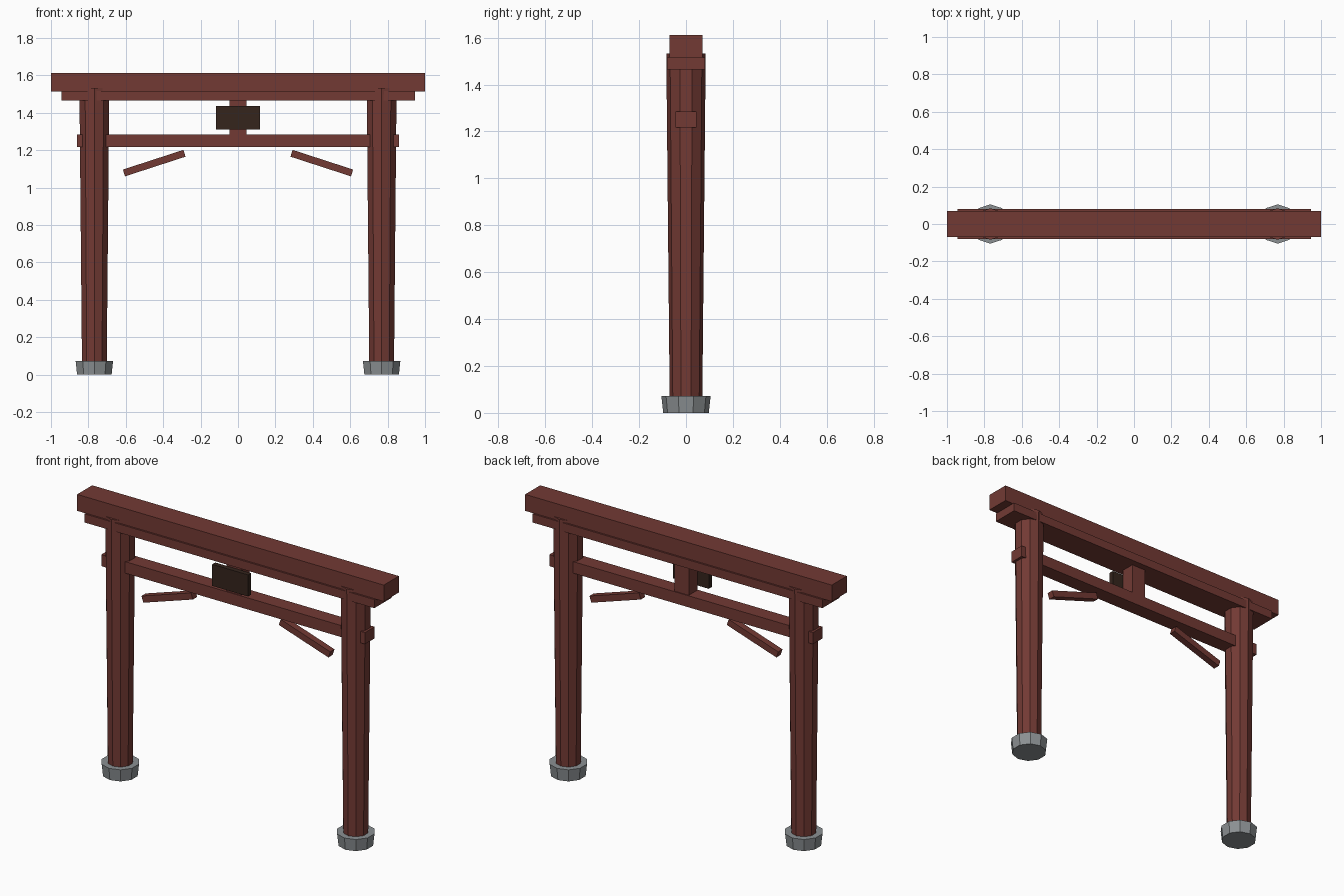
import bpy, math

if "Cube" in bpy.data.objects:
    bpy.data.objects.remove(bpy.data.objects["Cube"])


def material(name, rgb):
    m = bpy.data.materials.new(name)
    m.diffuse_color = (*rgb, 1)
    m.use_nodes = True
    m.node_tree.nodes["Principled BSDF"].inputs["Base Color"].default_value = m.diffuse_color
    return m


red = material("red_wood", (0.17, 0.042, 0.034))
dark = material("dark_wood", (0.035, 0.018, 0.012))
stone = material("stone", (0.26, 0.28, 0.29))


def box(name, x, y, z, mat, tilt=0):
    """Box from (min, max) ranges, tilted about its own y axis."""
    r = (x, y, z)
    bpy.ops.mesh.primitive_cube_add(size=1, location=[(a + b) / 2 for a, b in r])
    o = bpy.context.object
    o.name = name
    o.scale = [b - a for a, b in r]
    bpy.ops.object.transform_apply(location=False, rotation=False, scale=True)
    o.rotation_euler.y = tilt
    o.data.materials.append(mat)
    return o


def tapered(name, x, r0, r1, z0, z1, mat):
    bpy.ops.mesh.primitive_cone_add(vertices=10, radius1=r0, radius2=r1,
                                    depth=z1 - z0, location=(x, 0, (z0 + z1) / 2))
    o = bpy.context.object
    o.name = name
    o.data.materials.append(mat)
    return o


# Posts, stone footings and loose diagonal braces on both sides
for side, s in (("left", -1), ("right", 1)):
    tapered(side + "_post", s * 0.768, 0.069, 0.084, 0.001, 1.532, red)
    tapered(side + "_footing", s * 0.768, 0.097, 0.105, 0, 0.072, stone)
    cx = s * 0.448
    box(side + "_brace", (cx - 0.17, cx + 0.17), (-0.02, 0.02), (1.112, 1.15),
        red, tilt=s * math.radians(18))

# Stacked top beams
box("top_beam", (-1, 1), (-0.07, 0.07), (1.515, 1.612), red)
box("lower_top_beam", (-0.945, 0.945), (-0.08, 0.08), (1.465, 1.516), red)

# Tie beam passing through the posts
box("tie_beam", (-0.86, 0.86), (-0.045, 0.045), (1.217, 1.285), red)

# Centre strut with the blank name board in front
box("centre_strut", (-0.046, 0.046), (-0.04, 0.04), (1.28, 1.47), red)
box("name_board", (-0.117, 0.117), (-0.073, -0.045), (1.31, 1.437), dark)
